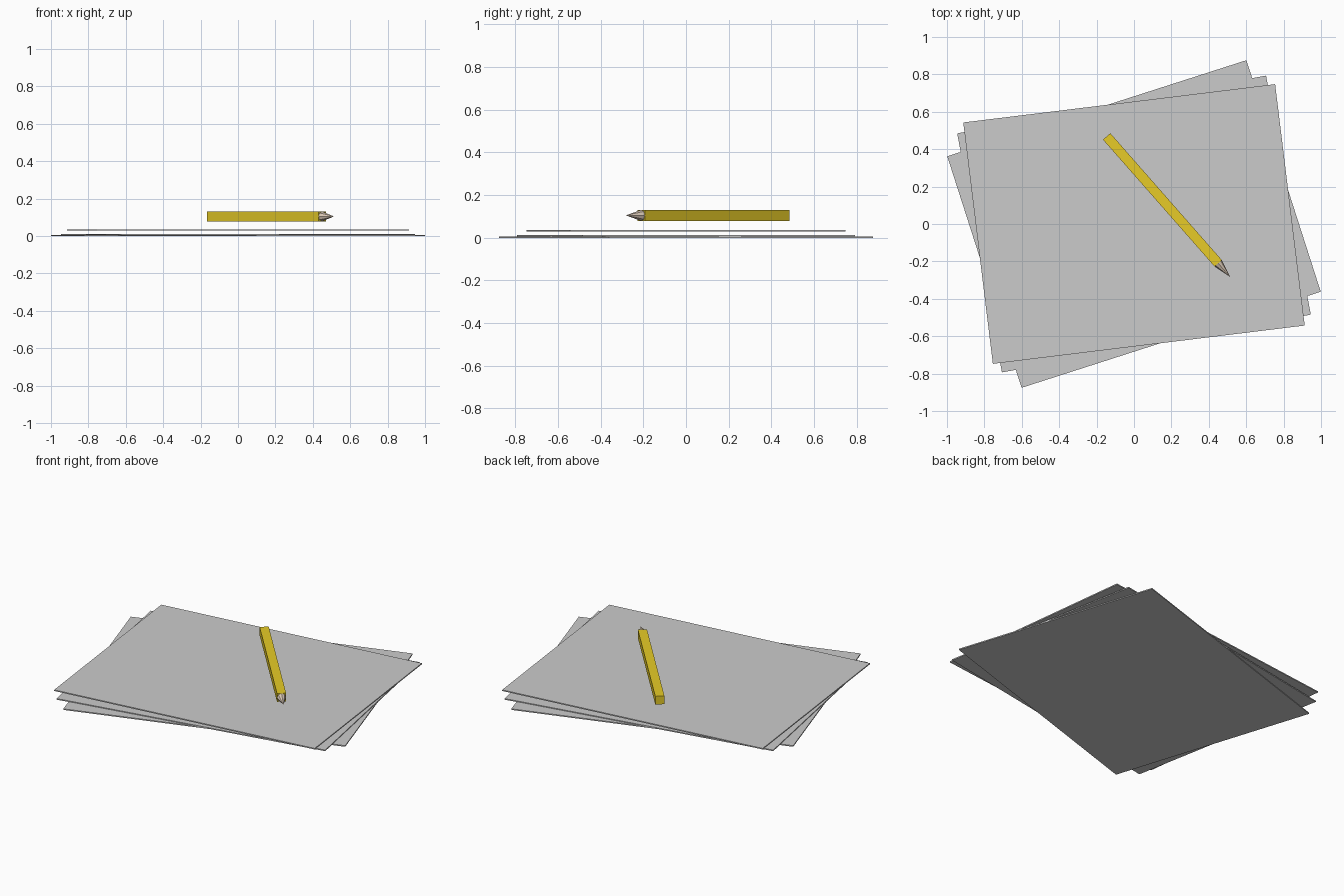
import bpy, bmesh
from math import radians, atan2, pi
from mathutils import Matrix, Vector

if "Cube" in bpy.data.objects:
    bpy.data.objects.remove(bpy.data.objects["Cube"])


def material(name, rgb):
    m = bpy.data.materials.new(name)
    m.diffuse_color = (*rgb, 1)
    m.use_nodes = True
    m.node_tree.nodes["Principled BSDF"].inputs["Base Color"].default_value = m.diffuse_color
    return m


def finish(name, bm, mat=None):
    mesh = bpy.data.meshes.new(name)
    bm.to_mesh(mesh)
    bm.free()
    obj = bpy.data.objects.new(name, mesh)
    bpy.context.collection.objects.link(obj)
    if mat:
        mesh.materials.append(mat)
    return obj


def box(name, size, mat=None):
    bm = bmesh.new()
    bmesh.ops.create_cube(bm, size=1)
    bmesh.ops.scale(bm, vec=size, verts=bm.verts)
    return finish(name, bm, mat)


# Three loosely stacked paper sheets: (name, rotation in degrees, underside height)
THICK = 0.007
for name, angle, z in (("bottom_sheet", 17.8, 0.0),
                       ("middle_sheet", 10.6, 0.005),
                       ("top_sheet", 7.0, 0.029)):
    sheet = box(name, (1.68, 1.30, THICK))
    sheet.location.z = z + THICK / 2
    sheet.rotation_euler.z = radians(angle)

# Pencil axis, from blunt end to shoulder
start, shoulder = Vector((-0.146, 0.468, 0.105)), Vector((0.45, -0.21, 0.105))
axis = shoulder - start
turn = atan2(axis.y, axis.x)
W, TIP = 0.052, 0.096

# Square pencil body
body = box("pencil_body", (axis.length, W, W), material("yellow_paint", (0.8, 0.6, 0.02)))
body.location = (start + shoulder) / 2
body.rotation_euler.z = turn

# Sharpened faceted tip
bm = bmesh.new()
bmesh.ops.create_cone(bm, cap_ends=True, segments=8, radius1=W / 2, radius2=0, depth=TIP,
                      matrix=Matrix.Rotation(pi / 2, 4, 'Y'))
bmesh.ops.remove_doubles(bm, verts=bm.verts, dist=1e-5)
tip = finish("pencil_tip", bm, material("bare_wood", (0.75, 0.62, 0.5)))
tip.location = shoulder + axis.normalized() * TIP / 2
tip.rotation_euler.z = turn
